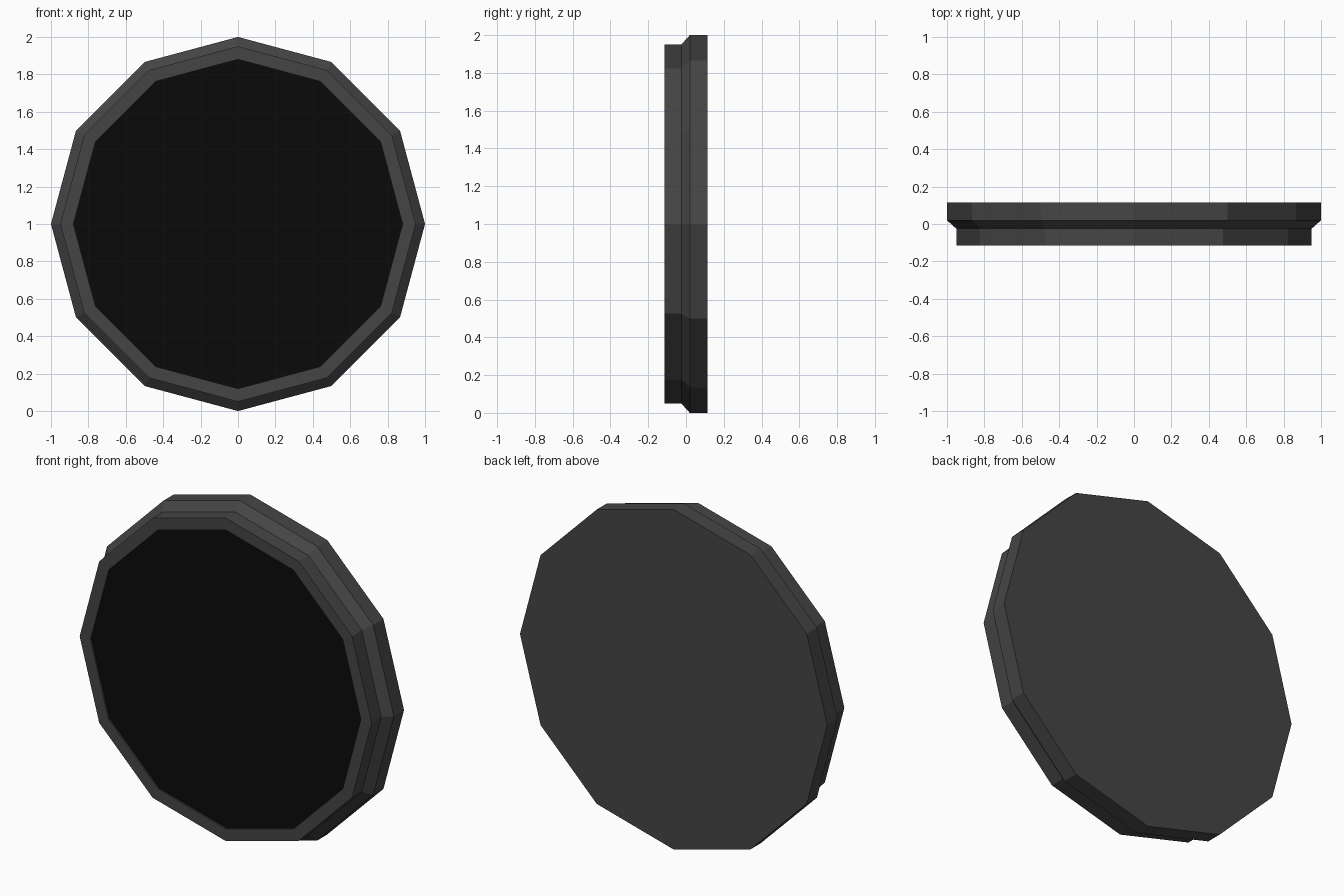
import bpy, bmesh, math

if "Cube" in bpy.data.objects:
    bpy.data.objects.remove(bpy.data.objects["Cube"])

SIDES = 12
CENTRE_Z = 1.0


def material(name, grey):
    mat = bpy.data.materials.new(name)
    mat.diffuse_color = (grey, grey, grey, 1)
    mat.use_nodes = True
    mat.node_tree.nodes["Principled BSDF"].inputs["Base Color"].default_value = mat.diffuse_color
    return mat


def ring(bm, radius, y):
    """Twelve-sided loop facing along y, with a corner at the top."""
    return [bm.verts.new((radius * math.cos(2 * math.pi * i / SIDES), y,
                          CENTRE_Z + radius * math.sin(2 * math.pi * i / SIDES)))
            for i in range(SIDES)]


def lathe(name, profile, mat, cap_start=False, cap_end=False):
    """Join loops along a (radius, y) profile running from back to front."""
    bm = bmesh.new()
    loops = [ring(bm, r, y) for r, y in profile]
    for a, b in zip(loops, loops[1:]):
        for i in range(SIDES):
            j = (i + 1) % SIDES
            bm.faces.new((a[i], b[i], b[j], a[j]))
    if cap_start:
        bm.faces.new(loops[0])
    if cap_end:
        bm.faces.new(loops[-1][::-1])
    # Outward normals: front faces -y, back faces +y
    bm.normal_update()
    if cap_end and not cap_start:
        for f in bm.faces:
            if f.normal.y > 0:
                f.normal_flip()
    else:
        bmesh.ops.recalc_face_normals(bm, faces=bm.faces)
    mesh = bpy.data.meshes.new(name)
    bm.to_mesh(mesh)
    bm.free()
    mesh.materials.append(mat)
    obj = bpy.data.objects.new(name, mesh)
    bpy.context.collection.objects.link(obj)
    return obj


# Stepped housing: wide back, chamfer, narrower front, shallow lip inside
housing = [(1.0, 0.115), (1.0, 0.02), (0.95, -0.025),
           (0.95, -0.115), (0.88, -0.115), (0.88, -0.105)]
lathe("housing", housing, material("dark_grey", 0.06), cap_start=True)

# Black face plate, slightly recessed in the rim
lathe("face_plate", [(0.88, -0.105)], material("black", 0.003), cap_end=True)
